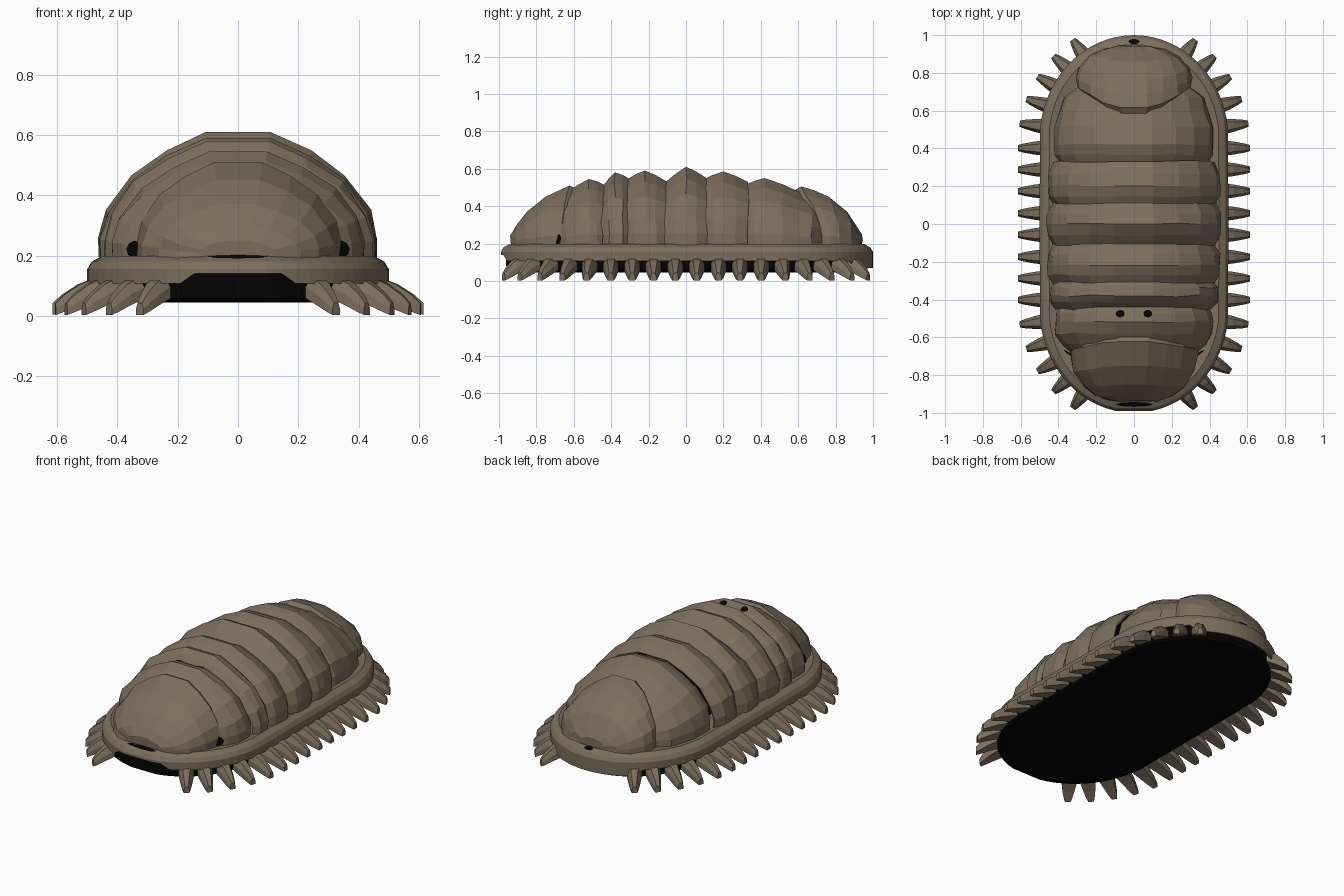
import bpy, bmesh, math, random
from mathutils import Vector, Matrix

random.seed(4)
cube = bpy.data.objects.get("Cube")
if cube:
    bpy.data.objects.remove(cube, do_unlink=True)


def make_material(name, color):
    m = bpy.data.materials.new(name)
    m.use_nodes = True
    m.diffuse_color = color
    m.node_tree.nodes["Principled BSDF"].inputs["Base Color"].default_value = color
    return m


brown = make_material("shell brown", (0.2, 0.155, 0.11, 1))
black = make_material("hollow black", (0.001, 0.001, 0.001, 1))


def finish(name, bm, mats, recalc=True):
    if recalc:
        bmesh.ops.recalc_face_normals(bm, faces=bm.faces)
    mesh = bpy.data.meshes.new(name)
    bm.to_mesh(mesh)
    bm.free()
    for m in mats:
        mesh.materials.append(m)
    ob = bpy.data.objects.new(name, mesh)
    bpy.context.collection.objects.link(ob)
    return ob


def hollow(ob, thickness=0.01):
    # brown outside, black lining inside
    mod = ob.modifiers.new("lining", 'SOLIDIFY')
    mod.thickness = thickness
    mod.offset = -1
    mod.material_offset = 1


def loft(bm, rows, closed=False):
    rows = [[bm.verts.new(p) for p in row] for row in rows]
    n = len(rows[0])
    for a, b in zip(rows, rows[1:]):
        for i in range(n if closed else n - 1):
            j = (i + 1) % n
            bm.faces.new((a[i], a[j], b[j], b[i]))
    return rows


# Half of the arched cross-section, as fractions of half width and height
HALF = [(1, -0.1), (1, 0.14), (0.95, 0.37), (0.77, 0.65), (0.52, 0.85), (0.23, 1)]
ARCH = HALF + [(-x, z) for x, z in reversed(HALF)]
BASE = 0.2


def plate(name, stations, lean=0.0, cap=None):
    # stations run along the body: y, half width, top height
    bm = bmesh.new()
    rows = []
    y0, y1 = stations[0][0], stations[-1][0]
    for y, w, h in stations:
        fade = 1.0
        if cap is not None:
            fade = abs((y - stations[cap][0]) / (y1 - y0))
        row = []
        for u, v in ARCH:
            jit = random.uniform(-0.006, 0.006) if 0 < v < 0.9 else 0
            row.append((u * w + jit, y + lean * u * u * fade + jit,
                        BASE + v * max(h - BASE, 0.05)))
        rows.append(row)
    rows = loft(bm, rows)
    if cap is not None:
        bm.faces.new(rows[cap])
    hollow(finish(name, bm, [brown, black]))


# Head and tail domes
plate("head_plate", [(-0.935, 0.13, 0.22), (-0.905, 0.205, 0.30), (-0.85, 0.265, 0.37),
                     (-0.75, 0.315, 0.45), (-0.62, 0.34, 0.51), (-0.575, 0.32, 0.49)],
      -0.06, 0)
plate("tail_plate", [(0.575, 0.27, 0.485), (0.61, 0.3, 0.505), (0.68, 0.305, 0.485),
                     (0.76, 0.295, 0.45), (0.86, 0.24, 0.37), (0.92, 0.16, 0.28),
                     (0.94, 0.09, 0.22)], 0.13, -1)

# Back plates: front valley, ridge and rear valley of each
BACK = [  # y front, y ridge, y rear, half width, front, ridge and rear heights
    (-0.64, -0.52, -0.43, 0.415, 0.47, 0.545, 0.51),
    (-0.45, -0.38, -0.30, 0.445, 0.50, 0.58, 0.545),
    (-0.32, -0.22, -0.10, 0.455, 0.54, 0.59, 0.53),
    (-0.12, 0.0, 0.11, 0.46, 0.52, 0.61, 0.55),
    (0.09, 0.2, 0.33, 0.455, 0.54, 0.585, 0.53),
    (0.31, 0.42, 0.61, 0.42, 0.51, 0.55, 0.475),
]
TUCK_FRONT = [(-0.8, 0.25, 0.36), (-0.71, 0.30, 0.43)]
TUCK_REAR = [(0.67, 0.37, 0.44), (0.73, 0.29, 0.40), (0.82, 0.21, 0.35)]
for k, (a, p, b, w, ha, hp, hb) in enumerate(BACK):
    stations = [(a, w - 0.035, ha), ((a + p) / 2, w - 0.002, (ha + hp) / 2 + 0.005),
                (p, w, hp), ((p + b) / 2, w - 0.002, (hp + hb) / 2 + 0.005),
                (b, w - 0.03, hb)]
    if k == 0:
        stations = TUCK_FRONT + stations
    if k == len(BACK) - 1:
        stations += TUCK_REAR
    plate(f"back_plate_{k + 1}", stations)


# Oval outline of the body, moved inward by an offset
def outline(angle, offset=0.0):
    c, s = math.cos(angle), math.sin(angle)
    y = math.copysign(0.45, s) + (0.55 - offset) * s if abs(s) > 1e-6 else 0
    return (0.5 - offset) * c, max(y, -0.99 + offset)


def lower_edge(x, y):
    if y < -0.9 and abs(x) < 0.18:
        return 0.14
    return 0.07 if y > 0.9 and abs(x) < 0.29 else 0.108


ANGLES = [2 * math.pi * i / 64 for i in range(64)]


def ring(offset, z=None):
    pts = []
    for a in ANGLES:
        x, y = outline(a, offset)
        pts.append((x, y, lower_edge(x, y) if z is None else z))
    return pts


# Girdle around the plates
bm = bmesh.new()
loft(bm, [ring(0), ring(0, 0.155), ring(0.015, 0.18), ring(0.05, 0.198),
          ring(0.1, 0.19), ring(0.2, 0.19)], True)
hollow(finish("girdle", bm, [brown, black]), 0.008)

# Dark belly below the girdle
bm = bmesh.new()
rows = loft(bm, [ring(0.025, 0.16), ring(0.03, 0.06), ring(0.05, 0.045)], True)
bm.faces.new(rows[-1])
finish("belly", bm, [black])

# Legs, evenly spaced along each side
path = [Vector(outline(-math.pi / 2 + math.pi * i / 600)) for i in range(1, 300)]
path += [Vector((0.5, -0.45 + 0.9 * i / 300)) for i in range(301)]
path += [Vector(outline(math.pi * i / 600)) for i in range(1, 300)]
path = [p for p in path if not (abs(p.y) > 0.8 and p.x < 0.275)]
dist = [0.0]
for p, q in zip(path, path[1:]):
    dist.append(dist[-1] + (q - p).length)
COUNT = 18


def add_leg(bm, root, out, side, reach, mirror):
    # tapered strut from root to tip: distance, half width, bottom, top
    rows = []
    for d, w, lo, hi in [(-0.05, 0.044, 0.06, 0.135), (0.03, 0.034, 0.035, 0.105),
                         (0.085, 0.024, 0.014, 0.07), (0.115, 0.016, 0.003, 0.042)]:
        row = []
        for s, z in [(-1, lo), (1, lo), (1, (lo + hi) / 2), (0.55, hi),
                     (-0.55, hi), (-1, (lo + hi) / 2)]:
            p = root + out * (d * reach) + side * (s * w)
            row.append((p.x * mirror, p.y, z))
        rows.append(row)
    rows = loft(bm, rows, True)
    bm.faces.new(rows[-1])
    bm.faces.new(rows[0]).material_index = 1


for label, mirror in (("left", 1), ("right", -1)):
    bm = bmesh.new()
    for k in range(COUNT):
        goal = dist[-1] * k / (COUNT - 1)
        i = min(range(len(dist)), key=lambda n: abs(dist[n] - goal))
        p = path[i]
        over = max(abs(p.y) - 0.45, 0)
        out = Vector((p.x / 0.25, math.copysign(over / 0.3, p.y))).normalized()
        add_leg(bm, p, out, Vector((-out.y, out.x)), 1 - 0.6 * over, mirror)
    finish(f"{label}_legs", bm, [brown, black])


# Small dark openings as thin plates
def opening(name, at, size, tilt=0.0, turn=0.0):
    bm = bmesh.new()
    bmesh.ops.create_circle(bm, cap_ends=True, segments=8, radius=1)
    mat = (Matrix.Translation(at) @ Matrix.Rotation(turn, 4, 'Z')
           @ Matrix.Rotation(tilt, 4, 'X') @ Matrix.Diagonal((*size, 1, 1)))
    bm.transform(mat)
    finish(name, bm, [black], False)


for label, s in (("left", 1), ("right", -1)):
    opening(f"{label}_eye_hole", (s * 0.073, -0.475, 0.537), (0.024, 0.022), -0.37)
    opening(f"{label}_neck_gap", (s * 0.345, -0.685, 0.222), (0.03, 0.028), 1.4, s * 0.6)
opening("front_slit", (0, -0.955, 0.196), (0.1, 0.014), 0.4)
opening("rear_hole", (0, 0.966, 0.196), (0.03, 0.016), -0.45)
